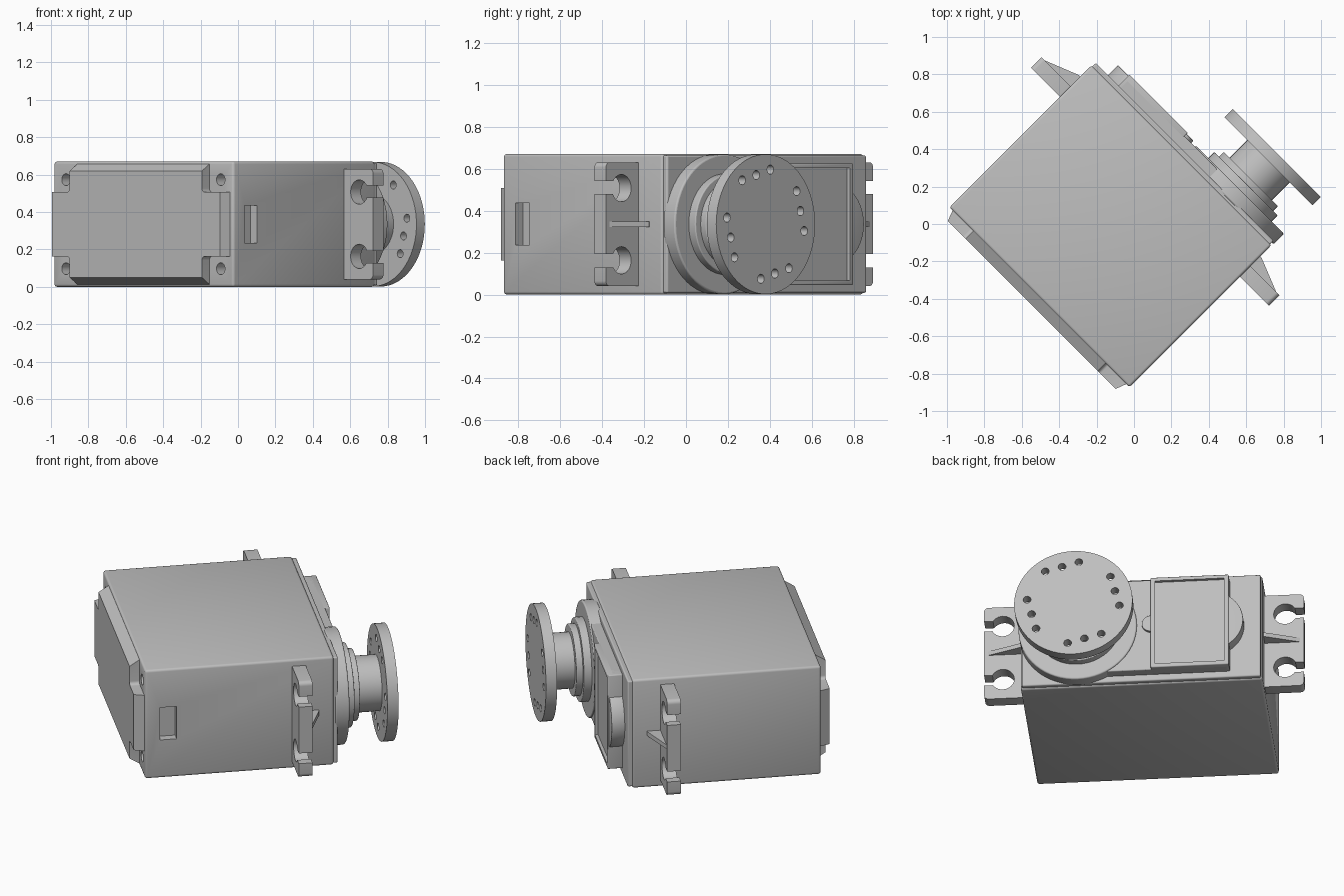
import bpy, bmesh, math
from mathutils import Matrix, Vector

if "Cube" in bpy.data.objects:
    bpy.data.objects.remove(bpy.data.objects["Cube"])

grey = bpy.data.materials.new("grey_plastic")
grey.use_nodes = True
tone = (0.52, 0.52, 0.52, 1)
grey.diffuse_color = tone
grey.node_tree.nodes["Principled BSDF"].inputs["Base Color"].default_value = tone

# Working frame: X along the case, Y up, Z along the output shaft
s = math.sqrt(0.5)
FRAME = Matrix(((-s, 0, s, -0.057), (s, 0, s, 0.057), (0, 1, 0, 0.335), (0, 0, 0, 1)))
HORN_X = -0.352


def rect(x0, x1, y0, y1, r=0.0, steps=6):
    """Rectangle outline with optionally rounded corners."""
    if r == 0:
        return [(x0, y0), (x1, y0), (x1, y1), (x0, y1)]
    centres = [(x1 - r, y1 - r), (x0 + r, y1 - r), (x0 + r, y0 + r), (x1 - r, y0 + r)]
    return [(cx + r * math.cos((q + i / steps) * math.pi / 2),
             cy + r * math.sin((q + i / steps) * math.pi / 2))
            for q, (cx, cy) in enumerate(centres) for i in range(steps + 1)]


def circle(x, y, r, n=48):
    return [(x + r * math.cos(2 * math.pi * i / n), y + r * math.sin(2 * math.pi * i / n))
            for i in range(n)]


def loft(bm, lower, z0, upper, z1):
    """Closed solid between two outlines with the same point count."""
    a = [bm.verts.new((x, y, z0)) for x, y in lower]
    b = [bm.verts.new((x, y, z1)) for x, y in upper]
    bm.faces.new(a[::-1])
    bm.faces.new(b)
    for i in range(len(a)):
        j = (i + 1) % len(a)
        bm.faces.new((a[i], a[j], b[j], b[i]))


def solid(name, pieces, bevel=0.0):
    """Object made of (outline, z0, z1) or (lower, z0, upper, z1) pieces."""
    bm = bmesh.new()
    for p in pieces:
        loft(bm, p[0], p[1], p[2] if len(p) == 4 else p[0], p[-1])
    bmesh.ops.recalc_face_normals(bm, faces=bm.faces)
    mesh = bpy.data.meshes.new(name)
    bm.to_mesh(mesh)
    bm.free()
    mesh.materials.append(grey)
    ob = bpy.data.objects.new(name, mesh)
    bpy.context.collection.objects.link(ob)
    ob.matrix_world = FRAME
    if bevel:
        mod = ob.modifiers.new("bevel", 'BEVEL')
        mod.width, mod.segments, mod.limit_method = bevel, 3, 'ANGLE'
    return ob


def activate(ob):
    bpy.ops.object.select_all(action='DESELECT')
    ob.select_set(True)
    bpy.context.view_layer.objects.active = ob


def cut(ob, pieces):
    """Subtract separate pieces from an object."""
    cutter = solid("cutter", pieces)
    cutter.hide_render = True
    bpy.context.view_layer.update()
    mod = ob.modifiers.new("cut", 'BOOLEAN')
    mod.operation, mod.solver, mod.object = 'DIFFERENCE', 'EXACT', cutter
    activate(ob)
    for name in [m.name for m in ob.modifiers]:
        bpy.ops.object.modifier_apply(modifier=name)
    bpy.data.objects.remove(cutter)


def finish(ob):
    activate(ob)
    bpy.ops.object.shade_smooth_by_angle(angle=math.radians(30))


SIDES = (-1, 1)
corners = [(sx, sy) for sx in SIDES for sy in SIDES]

# Main case with cable slot and screw holes
case = solid("case", [(rect(-0.68, 0.68, -0.335, 0.335), -0.635, 0.44)], 0.014)
cut(case, [(rect(-0.75, -0.63, -0.1, 0.1), -0.55, -0.455)]
    + [(circle(sx * 0.585, sy * 0.238, 0.032, 20), -0.7, -0.55) for sx, sy in corners])
finish(case)

# Thin cap under the gear housing
finish(solid("case_cap", [(rect(-0.672, 0.672, -0.327, 0.327), 0.43, 0.465)], 0.008))

# Chamfered end cover with four corner notches
cover = solid("end_cover", [(rect(-0.635, 0.635, -0.285, 0.285), -0.692,
                             rect(-0.66, 0.66, -0.328, 0.328), -0.625)])
cut(cover, [(rect(*sorted((sx * 0.5, sx * 0.8)), *sorted((sy * 0.172, sy * 0.4)), 0.02), -0.8, -0.5)
            for sx, sy in corners])
finish(cover)

# Mounting flanges with keyhole slots and a tapered rib
for sx, side in ((-1, "left"), (1, "right")):
    flange = solid(side + "_flange", [(rect(*sorted((sx * 0.64, sx * 0.9)), -0.295, 0.295, 0.025),
                                       0.202, 0.28)])
    for shape in ([circle(sx * 0.795, sy * 0.172, 0.065, 32) for sy in SIDES],
                  [rect(*sorted((sx * 0.8, sx * 1.0)), sy * 0.175 - 0.032, sy * 0.175 + 0.032)
                   for sy in SIDES]):
        cut(flange, [(outline, 0.1, 0.4) for outline in shape])
    finish(flange)
    foot = rect(*sorted((sx * 0.66, sx * 0.89)), -0.013, 0.013)
    crest = rect(*sorted((sx * 0.66, sx * 0.69)), -0.013, 0.013)
    solid(side + "_flange_rib", [(foot, 0.275, crest, 0.355)])

# Gear housing: round end joined to a straight platform
finish(solid("gear_housing", [(circle(HORN_X, 0, 0.333, 64), 0.45, 0.53)], 0.008))
finish(solid("housing_platform", [(rect(HORN_X, 0.49, -0.29, 0.29), 0.45, 0.522)], 0.006))

# Raised rectangular panel with a recessed face and round bosses
panel = solid("raised_panel", [(rect(0.06, 0.5, -0.29, 0.29), 0.45, 0.548)], 0.006)
cut(panel, [(rect(0.085, 0.475, -0.267, 0.267), 0.53, 0.7)])
finish(panel)
for name, x, r, in (("large_boss", 0.393, 0.187), ("small_boss", 0.06, 0.05)):
    boss = solid(name, [(circle(x, 0, r), 0.45, 0.54)], 0.004)
    cut(boss, [(rect(0.07, 0.49, -0.4, 0.4), 0.4, 0.7)])
    finish(boss)

# Stepped bearing collar and output hub
for name, r, z0, z1 in (("lower_collar", 0.24, 0.52, 0.575),
                        ("upper_collar", 0.205, 0.57, 0.612),
                        ("output_hub", 0.16, 0.6, 0.75)):
    finish(solid(name, [(circle(HORN_X, 0, r), z0, z1)], 0.005))

# Round horn with four groups of three holes
horn = solid("round_horn", [(circle(HORN_X, 0, 0.333, 72), 0.745, 0.808)])
holes = []
for k in range(4):
    turn = Matrix.Rotation(math.radians(105 + 90 * k), 2)
    for offset in (-0.098, 0, 0.098):
        p = turn @ Vector((0.243, offset))
        holes.append((circle(HORN_X + p.x, p.y, 0.022, 16), 0.7, 0.9))
cut(horn, holes)
finish(horn)
